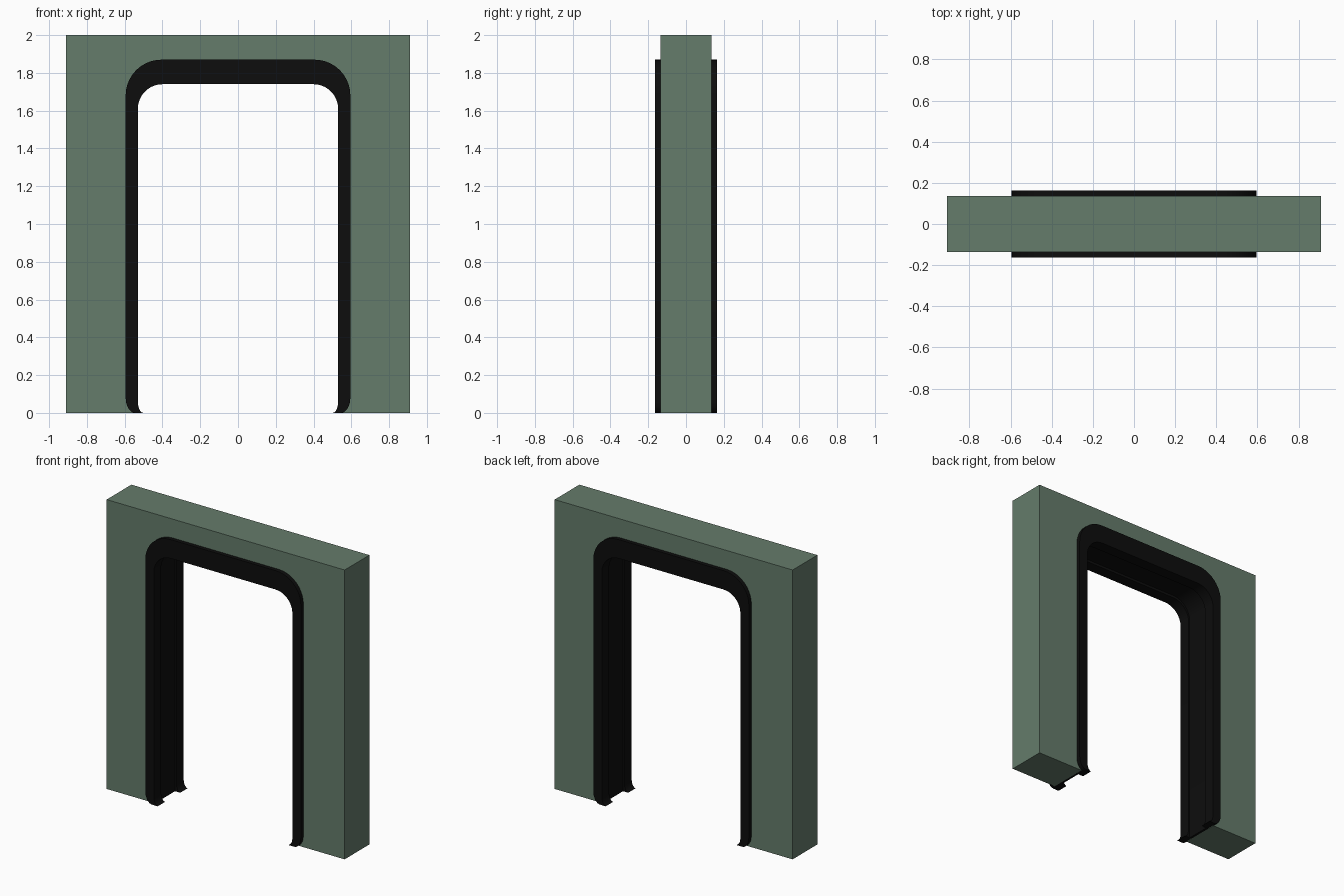
import bpy, bmesh, math

cube = bpy.data.objects.get("Cube")
if cube:
    bpy.data.objects.remove(cube, do_unlink=True)


def material(name, rgb):
    mat = bpy.data.materials.new(name)
    mat.use_nodes = True
    color = (*rgb, 1)
    mat.diffuse_color = color
    bsdf = mat.node_tree.nodes["Principled BSDF"]
    bsdf.inputs["Base Color"].default_value = color
    bsdf.inputs["Roughness"].default_value = 0.8
    return mat


green = material("sage green", (0.13, 0.20, 0.147))
black = material("trim black", (0.004, 0.004, 0.004))


def arch(half, top, radius, foot=None, steps=10):
    """Outline of a round-cornered arch, left foot to right foot.
    foot = (inward reach, height) of the curl at the floor."""
    left = []
    if foot:
        reach, height = foot
        for i in range(6):
            a = math.pi / 2 * (1 - i / 5)
            left.append((-half + reach * (1 - math.cos(a)), height * (1 - math.sin(a))))
    else:
        left.append((-half, 0))
    for i in range(steps + 1):
        a = math.pi / 2 * i / steps
        left.append((-half + radius * (1 - math.cos(a)), top - radius * (1 - math.sin(a))))
    return left + [(-x, z) for x, z in reversed(left)]


def prism(name, outline, y0, y1, mat):
    """Extrude an x-z outline from y0 to y1."""
    bm = bmesh.new()
    face = bm.faces.new([bm.verts.new((x, y0, z)) for x, z in outline])
    side = bmesh.ops.extrude_face_region(bm, geom=[face])
    verts = [g for g in side["geom"] if isinstance(g, bmesh.types.BMVert)]
    bmesh.ops.translate(bm, verts=verts, vec=(0, y1 - y0, 0))
    bmesh.ops.recalc_face_normals(bm, faces=bm.faces)
    mesh = bpy.data.meshes.new(name)
    bm.to_mesh(mesh)
    bm.free()
    obj = bpy.data.objects.new(name, mesh)
    bpy.context.collection.objects.link(obj)
    mesh.materials.append(mat)
    bpy.ops.object.select_all(action="DESELECT")
    obj.select_set(True)
    bpy.context.view_layer.objects.active = obj
    bpy.ops.object.shade_smooth_by_angle(angle=math.radians(30))
    return obj


# Wall with arched opening
opening = arch(0.556, 1.79, 0.155)
block = [(-0.91, 0), (-0.91, 2), (0.91, 2), (0.91, 0)]
prism("wall", block + opening[::-1], -0.135, 0.135, green)

# Recessed lining of the opening
lining = arch(0.54, 1.757, 0.14)
prism("lining", opening + lining[::-1], -0.084, 0.084, black)

# Raised door trims on both sides, with feet curling inward
trim = arch(0.595, 1.87, 0.19, (0.05, 0.08)) + arch(0.53, 1.74, 0.13, (0.03, 0.06))[::-1]
prism("front_trim", trim, -0.163, -0.083, black)
prism("back_trim", trim, 0.083, 0.163, black)
